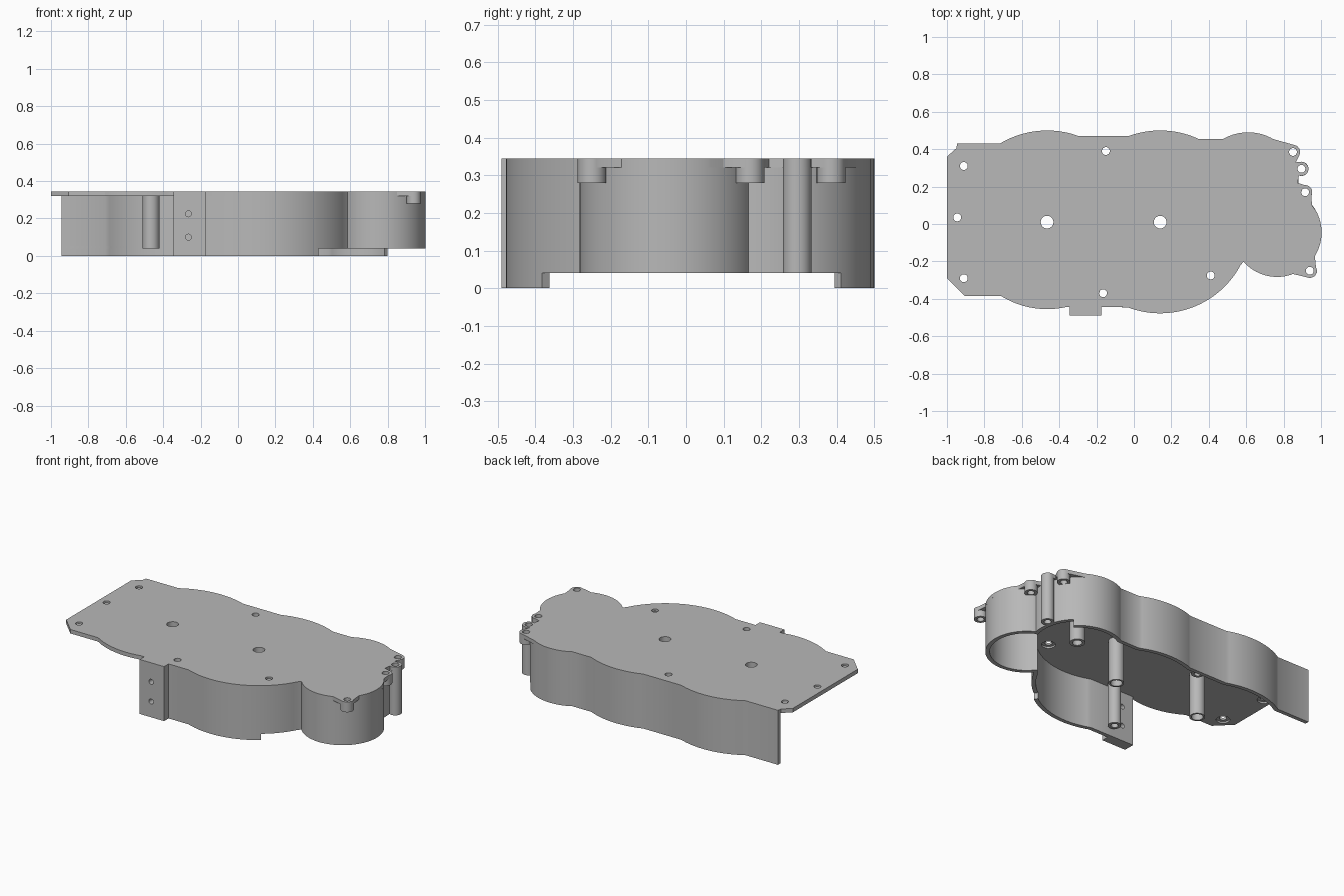
import bpy, bmesh
from math import cos, sin, radians, hypot
from mathutils import Vector

if "Cube" in bpy.data.objects:
    bpy.data.objects.remove(bpy.data.objects["Cube"])

grey = bpy.data.materials.new("plain_grey")
grey.use_nodes = True
grey.diffuse_color = (0.48, 0.48, 0.48, 1)
grey.node_tree.nodes["Principled BSDF"].inputs["Base Color"].default_value = grey.diffuse_color

TOP, UNDER, LIFT, THICK = 0.345, 0.32, 0.04, 0.025


def arc(cx, cy, r, a0, a1, n=20):
    angles = [radians(a0 + (a1 - a0) * i / n) for i in range(n + 1)]
    return [(cx + r * cos(a), cy + r * sin(a)) for a in angles]


def finish(name, bm):
    bmesh.ops.remove_doubles(bm, verts=bm.verts, dist=1e-5)
    bmesh.ops.recalc_face_normals(bm, faces=bm.faces)
    mesh = bpy.data.meshes.new(name)
    bm.to_mesh(mesh)
    bm.free()
    mesh.materials.append(grey)
    obj = bpy.data.objects.new(name, mesh)
    bpy.context.collection.objects.link(obj)
    return obj


def smooth(obj):
    bpy.ops.object.select_all(action='DESELECT')
    obj.select_set(True)
    bpy.context.view_layer.objects.active = obj
    bpy.ops.object.shade_smooth_by_angle(angle=radians(30))


def prism(name, points, z0, z1):
    bm = bmesh.new()
    face = bm.faces.new([bm.verts.new((x, y, z0)) for x, y in points])
    up = bmesh.ops.extrude_face_region(bm, geom=[face])["geom"]
    verts = [v for v in up if isinstance(v, bmesh.types.BMVert)]
    bmesh.ops.translate(bm, verts=verts, vec=(0, 0, z1 - z0))
    return finish(name, bm)


def inset_path(path, dist):
    """Offset an open path to its right-hand side with mitred corners."""
    pts = [Vector(p) for p in path]
    dirs = [(b - a).normalized() for a, b in zip(pts, pts[1:])]
    norms = [Vector((d.y, -d.x)) for d in dirs]
    out = []
    for i, p in enumerate(pts):
        n0, n1 = norms[max(i - 1, 0)], norms[min(i, len(norms) - 1)]
        out.append(p + (n0 + n1) * dist / max(1 + n0.dot(n1), 0.5))
    return out


def ribbon(name, outer, inner, z0, z1):
    bm = bmesh.new()
    rings = [[bm.verts.new((p[0], p[1], z)) for p, z in ((a, z0), (a, z1), (b, z1), (b, z0))]
             for a, b in zip(outer, inner)]
    for r, s in zip(rings, rings[1:]):
        for k in range(4):
            bm.faces.new((r[k], r[k - 1], s[k - 1], s[k]))
    bm.faces.new(rings[0])
    bm.faces.new(rings[-1])
    obj = finish(name, bm)
    smooth(obj)


def tube(name, x, y, r, hole, z0, z1=UNDER):
    bm = bmesh.new()
    outer, inner = arc(x, y, r, 0, 360, 32), arc(x, y, hole, 0, 360, 32)
    rings = [[bm.verts.new((p[0], p[1], z)) for p, z in ((a, z0), (a, z1), (b, z1), (b, z0))]
             for a, b in zip(outer, inner)]
    for r0, r1 in zip(rings, rings[1:]):
        for k in range(4):
            bm.faces.new((r0[k], r0[k - 1], r1[k - 1], r1[k]))
    smooth(finish(name, bm))


def drill(target, cutters):
    for cutter in cutters:
        mod = target.modifiers.new("hole", 'BOOLEAN')
        mod.operation, mod.solver, mod.object = 'DIFFERENCE', 'EXACT', cutter
        bpy.context.view_layer.objects.active = target
        bpy.ops.object.modifier_apply(modifier=mod.name)
        bpy.data.objects.remove(cutter)
    smooth(target)


def hole_cutter(x, y, r, z0=0.2, z1=0.5):
    return prism("hole_cutter", arc(x, y, r, 0, 360, 24)[:-1], z0, z1)


# Shared outline pieces: four round gear bays
BAY1, BAY2, BAY3, BAY4 = (-0.465, 0.01), (0.14, 0.01), (0.61, 0.22), (0.765, -0.045)
back_edge = ([(-0.945, 0.43)] + arc(*BAY1, 0.49, 121, 69.8) + arc(*BAY2, 0.49, 110.2, 65.3))
front_edge = arc(*BAY2, 0.4875, -53.5, -111, 24)
cusp = arc(*BAY2, 0.4875, -25.5, -53.5, 10)

# Top plate, its outline swelling around the small screw bosses
bosses = [(0.85, 0.385), (0.915, 0.17), (0.94, -0.25)]
side_post = (0.895, 0.295)
R = 0.038
outline = ([(-1, 0.36), (-0.95, 0.405)] + back_edge + arc(*BAY3, 0.27, 119.5, 60)
           + arc(*bosses[0], R, 80, -30, 10) + [(0.865, 0.33)]
           + arc(*side_post, R, 110, -110, 12) + [(0.875, 0.22)]
           + arc(*bosses[1], R, 95, -30, 10) + [(0.952, 0.1)]
           + arc(*BAY4, 0.238, 28, -32) + arc(*bosses[2], R, 30, -110, 12)
           + arc(*BAY4, 0.238, -69, -139) + cusp[1:] + front_edge[1:]
           + [(-0.175, -0.445), (-0.175, -0.49), (-0.345, -0.49), (-0.345, -0.445)]
           + arc(*BAY1, 0.465, -78, -121.8) + [(-0.905, -0.385), (-1, -0.29)])
plate = prism("top_plate", outline, UNDER, TOP)

plain_holes = [(-0.91, 0.31), (-0.945, 0.035), (-0.91, -0.29), (0.41, -0.275)]
wall_posts = [(-0.15, 0.39), (-0.165, -0.37)]
cutters = [hole_cutter(*p, 0.021) for p in plain_holes + wall_posts + bosses + [side_post]]
cutters += [hole_cutter(*p, 0.034) for p in (BAY1, BAY2)]
cutters += [hole_cutter(*p, 0.04, 0.3, 0.331) for p in plain_holes]
drill(plate, cutters)

# Side wall around the back, the right-hand bays and the front
low_back = back_edge + arc(*BAY3, 0.27, 119.5, 45.3)
raised = arc(*BAY3, 0.27, 45.3, -11.5)[1:] + arc(*BAY4, 0.238, 62.5, -139, 40) + cusp[1:]
low_front = front_edge[1:] + [(-0.2, -0.445)]
path = low_back + raised + low_front
inner = inset_path(path, THICK)
ribbon("side_wall", path, inner, LIFT, UNDER)
nb, nf = len(low_back), len(low_front) + 1
ribbon("back_skirt", path[:nb], inner[:nb], 0, LIFT)
ribbon("front_skirt", path[-nf:], inner[-nf:], 0, LIFT)

# Thin ledge on the inside of the back wall
ledge = [(-0.92, 0.405)] + [tuple(p) for p in inner[1:nb]]
ribbon("back_ledge", ledge, inset_path(ledge, 0.006), LIFT, 0.054)

# Mounting block with two cross holes
block = prism("mounting_block", [(-0.345, -0.49), (-0.175, -0.49), (-0.175, -0.42), (-0.345, -0.42)], 0, UNDER)
block_cutters = []
for z in (0.1, 0.225):
    c = prism("block_cutter", arc(0, 0, 0.016, 0, 360, 20)[:-1], -0.2, 0.2)
    c.rotation_euler.x = radians(90)
    c.location = (-0.265, -0.45, z)
    block_cutters.append(c)
bpy.context.view_layer.update()
drill(block, block_cutters)

# Hollow axle posts, screw posts and short bosses
for i, p in enumerate((BAY1, BAY2, BAY3)):
    tube(f"axle_post_{i + 1}", *p, 0.045, 0.034 if i < 2 else 0.028, LIFT)
for i, p in enumerate(wall_posts + [side_post]):
    tube(f"screw_post_{i + 1}", *p, R, 0.021, LIFT)
for i, p in enumerate(bosses):
    tube(f"screw_boss_{i + 1}", *p, R, 0.021, 0.28)
